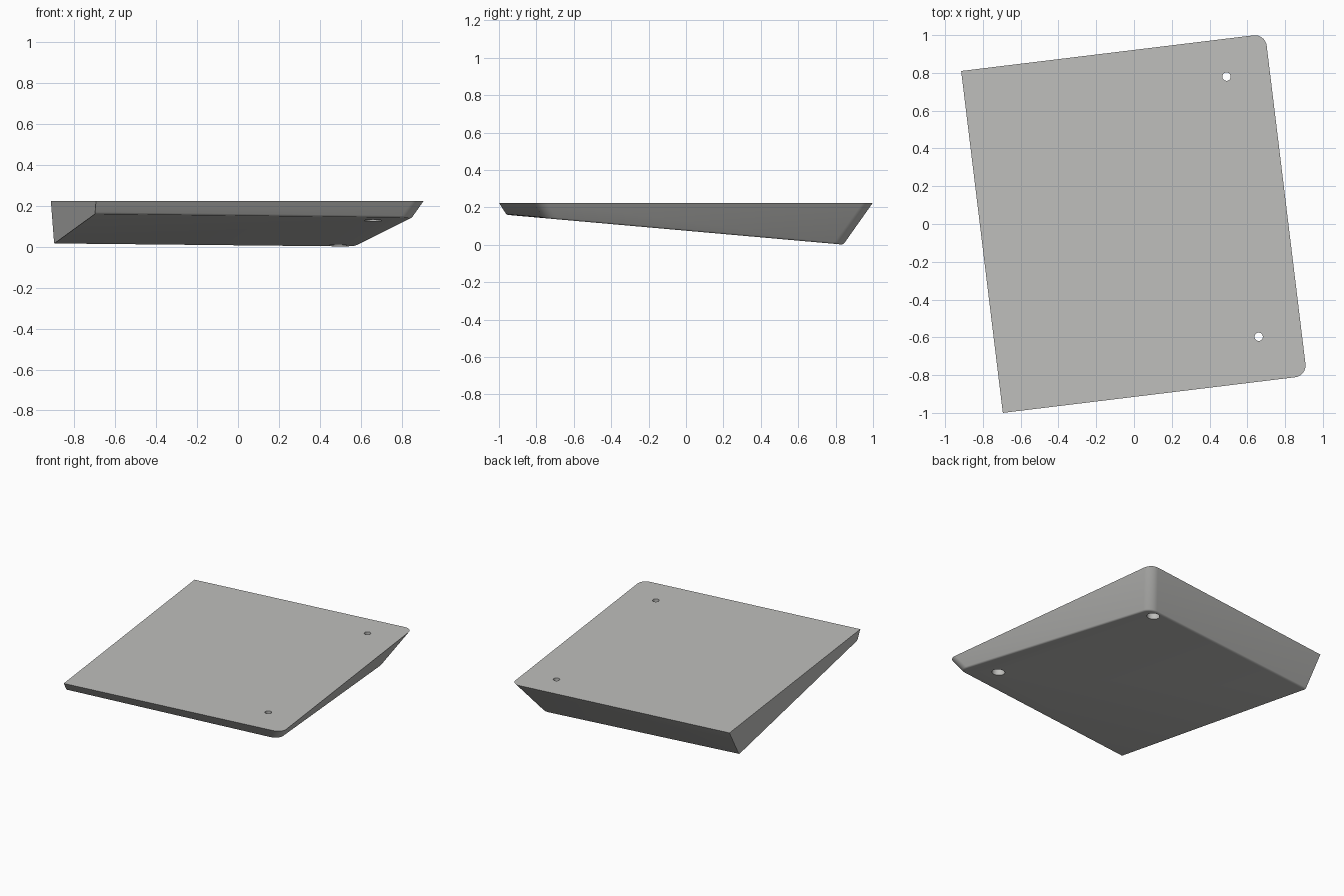
import bpy, bmesh, math
from mathutils import Vector, Matrix

if "Cube" in bpy.data.objects:
    bpy.data.objects.remove(bpy.data.objects["Cube"])

TOP = 0.225
DRAFT = 0.635                      # inward lean of the side walls per unit of depth
TURN = math.radians(6.95)          # the wedge is turned about z
AX = Vector((math.cos(TURN), math.sin(TURN), 0))
AY = Vector((-math.sin(TURN), math.cos(TURN), 0))

grey = bpy.data.materials.new("light grey")
grey.diffuse_color = (0.52, 0.52, 0.505, 1)
grey.use_nodes = True
grey.node_tree.nodes["Principled BSDF"].inputs["Base Color"].default_value = grey.diffuse_color


def cut(bm, point, normal):
    """Trim the solid with a plane and close the opening."""
    geom = bm.verts[:] + bm.edges[:] + bm.faces[:]
    res = bmesh.ops.bisect_plane(bm, geom=geom, plane_co=point, plane_no=normal,
                                 clear_outer=True)
    rim = [e for e in res["geom_cut"] if isinstance(e, bmesh.types.BMEdge)]
    bmesh.ops.contextual_create(bm, geom=rim)


def edges_between(bm, test_a, test_b):
    """Edges whose two faces satisfy the two normal tests."""
    bm.normal_update()
    found = []
    for e in bm.edges:
        if len(e.link_faces) == 2:
            n, m = (f.normal for f in e.link_faces)
            if (test_a(n) and test_b(m)) or (test_a(m) and test_b(n)):
                found.append(e)
    return found


# Wedge body: flat top, upright left wall, three leaning walls, sloped underside
bm = bmesh.new()
bmesh.ops.create_cube(bm, size=6)
back_left, front_left = Vector((-0.915, 0.81, TOP)), Vector((-0.695, -1.0, TOP))
back_right = Vector((0.695, 1.005, TOP))
lean = Vector((0, 0, -DRAFT))
for point, normal in ((back_left, Vector((0, 0, 1))),
                      (back_left, -AX),
                      (back_left, AY + lean),
                      (front_left, -AY + lean),
                      (back_right, AX + lean),
                      (Vector((0, 0.855, 0)), Vector((0, -0.0885, -1)))):
    cut(bm, point, normal.normalized())

# Round the two right corners, then soften the lower rim
right = lambda n: n.dot(AX) > 0.6
end = lambda n: abs(n.dot(AY)) > 0.6
bmesh.ops.bevel(bm, geom=edges_between(bm, right, end), offset=0.055,
                segments=8, profile=0.5, affect='EDGES')
under = lambda n: n.z < -0.9
wall = lambda n: -0.9 < n.z < -0.2
bmesh.ops.bevel(bm, geom=edges_between(bm, under, wall), offset=0.01,
                segments=4, profile=0.5, affect='EDGES')
bmesh.ops.recalc_face_normals(bm, faces=bm.faces)
mesh = bpy.data.meshes.new("wedge_body")
bm.to_mesh(mesh)
bm.free()
body = bpy.data.objects.new("wedge_body", mesh)
bpy.context.collection.objects.link(body)
mesh.materials.append(grey)

# Stepped screw holes: narrow through the top, wide from below
for i, (x, y) in enumerate(((0.49, 0.78), (0.66, -0.597))):
    for label, r, low, high in (("shaft", 0.022, -0.2, 0.4), ("head", 0.043, -0.2, 0.175)):
        bpy.ops.mesh.primitive_cylinder_add(vertices=32, radius=r, depth=high - low,
                                            location=(x, y, (low + high) / 2))
        cutter = bpy.context.object
        cutter.name = f"screw_{label}_cutter_{i + 1}"
        cutter.data.materials.append(grey)
        mod = body.modifiers.new(cutter.name, 'BOOLEAN')
        mod.operation, mod.solver, mod.object = 'DIFFERENCE', 'EXACT', cutter
        bpy.context.view_layer.objects.active = body
        bpy.ops.object.modifier_apply(modifier=mod.name)
        bpy.data.objects.remove(cutter)

bpy.ops.object.select_all(action='DESELECT')
body.select_set(True)
bpy.context.view_layer.objects.active = body
bpy.ops.object.shade_smooth_by_angle(angle=math.radians(25))
